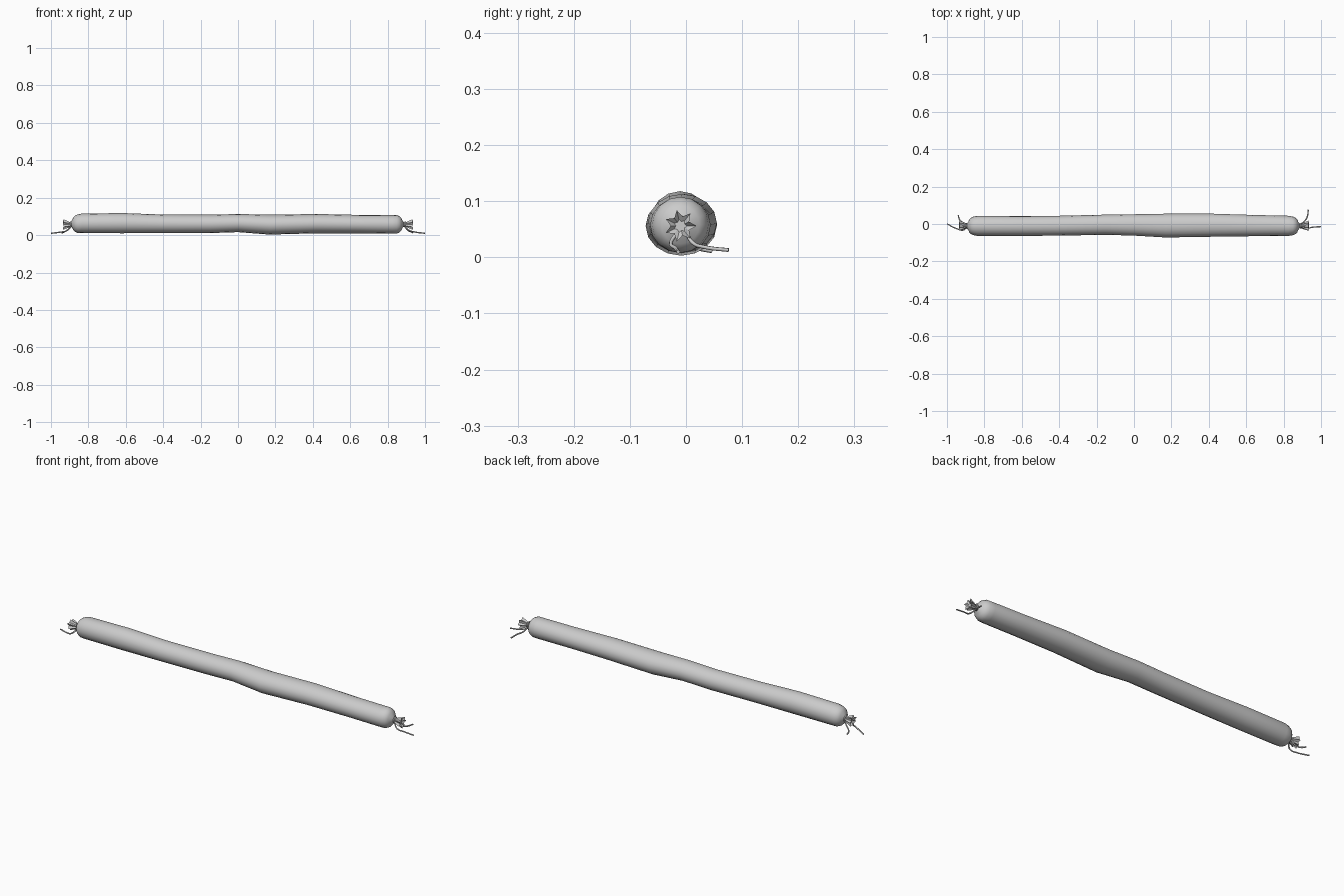
import bpy, bmesh, math

if "Cube" in bpy.data.objects:
    bpy.data.objects.remove(bpy.data.objects["Cube"])

def make_object(name, bm, smooth=True):
    bmesh.ops.recalc_face_normals(bm, faces=bm.faces)
    me = bpy.data.meshes.new(name)
    bm.to_mesh(me)
    bm.free()
    ob = bpy.data.objects.new(name, me)
    bpy.context.collection.objects.link(ob)
    for p in me.polygons:
        p.use_smooth = smooth
    return ob

def loft(name, rings, smooth=True):
    """Skin a list of point rings and close both ends."""
    bm = bmesh.new()
    loops = [[bm.verts.new(p) for p in r] for r in rings]
    n = len(loops[0])
    for a, b in zip(loops, loops[1:]):
        for i in range(n):
            bm.faces.new((a[i], a[(i + 1) % n], b[(i + 1) % n], b[i]))
    bm.faces.new(loops[0])
    bm.faces.new(loops[-1])
    return make_object(name, bm, smooth)

def oval(x, y0, y1, z0, z1, n=16):
    return [(x, (y0 + y1) / 2 + (y1 - y0) / 2 * math.cos(2 * math.pi * i / n),
             (z0 + z1) / 2 + (z1 - z0) / 2 * math.sin(2 * math.pi * i / n)) for i in range(n)]

# Sausage body: x, y min, y max, z min, z max
CY, CZ = -0.010, 0.058
body = [(-0.835, -.064, .044, .011, .115), (-0.62, -.064, .043, .010, .118),
        (-0.40, -.062, .044, .011, .110), (-0.15, -.058, .050, .011, .109),
        (0.00, -.062, .052, .016, .113), (0.17, -.072, .055, .003, .109),
        (0.42, -.068, .055, .010, .113), (0.65, -.065, .048, .010, .108),
        (0.825, -.064, .044, .008, .107)]
cap = [(0.89, .011), (0.881, .022), (0.876, .034), (0.866, .044), (0.852, .050)]
rings = [oval(-x - .005, CY - r, CY + r, CZ - r + .003, CZ + r + .003) for x, r in cap]
rings += [oval(*s) for s in body]
rings += [oval(x - .003, CY - r, CY + r, CZ - r, CZ + r) for x, r in reversed(cap)]
loft("sausage_body", rings)

# Gathered casing tuft and tie ring at each end
for side, label in ((-1, "left"), (1, "right")):
    tuft = []
    for x, r, wave in ((.880, .012, 0), (.895, .010, .1), (.912, .016, .22),
                       (.934, .023, .25), (.925, .010, .2)):
        ring = []
        for i in range(14):
            a = 2 * math.pi * i / 14
            rr = r * (1 + wave * (-1) ** i)
            ring.append((side * (x + .003 * math.sin(3 * a)),
                         CY + rr * math.cos(a), CZ - .002 + rr * math.sin(a)))
        tuft.append(ring)
    loft(label + "_tuft", tuft, False)
    bpy.ops.mesh.primitive_torus_add(location=(side * .893, CY, CZ), rotation=(0, math.pi / 2, 0),
                                     major_radius=.013, minor_radius=.004,
                                     major_segments=14, minor_segments=6)
    bpy.context.object.name = label + "_tie"

# Loose string tails
def string(name, pts):
    cu = bpy.data.curves.new(name, 'CURVE')
    cu.dimensions = '3D'
    cu.bevel_depth = .0035
    cu.bevel_resolution = 1
    cu.resolution_u = 5
    cu.use_fill_caps = True
    sp = cu.splines.new('BEZIER')
    sp.bezier_points.add(len(pts) - 1)
    for b, p in zip(sp.bezier_points, pts):
        b.co = p
        b.handle_left_type = b.handle_right_type = 'AUTO'
    bpy.context.collection.objects.link(bpy.data.objects.new(name, cu))

string("left_string_long", [(-.893, -.015, .045), (-.915, -.033, .024),
                            (-.950, -.024, .016), (-.999, .000, .010)])
string("left_string_short", [(-.893, .000, .048), (-.915, .008, .025),
                             (-.932, .022, .016), (-.940, .046, .011)])
string("right_string_long", [(.893, -.015, .045), (.915, -.027, .026),
                             (.950, -.018, .016), (.999, -.014, .010)])
string("right_string_short", [(.893, .000, .046), (.908, .012, .026),
                              (.925, .035, .018), (.932, .076, .013)])
